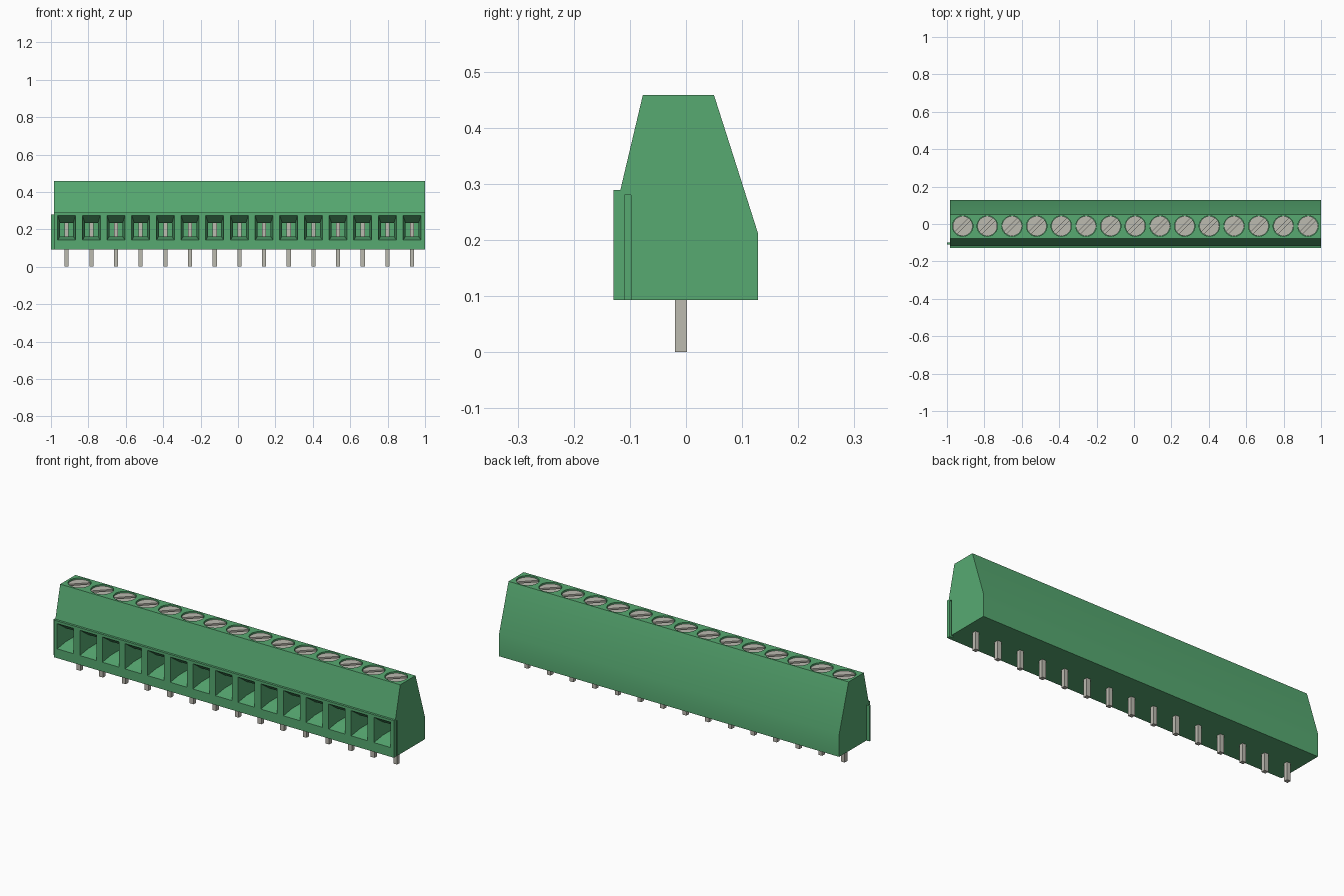
import bpy, bmesh, math
from mathutils import Vector

cube = bpy.data.objects.get("Cube")
if cube:
    bpy.data.objects.remove(cube, do_unlink=True)


def material(name, rgb):
    m = bpy.data.materials.new(name)
    m.use_nodes = True
    m.diffuse_color = (*rgb, 1)
    m.node_tree.nodes["Principled BSDF"].inputs["Base Color"].default_value = (*rgb, 1)
    return m


GREEN = material("green plastic", (0.095, 0.40, 0.167))
METAL = material("grey metal", (0.507, 0.495, 0.434))

COUNT, FIRST, PITCH = 15, -0.916, 0.1319
XS = [FIRST + i * PITCH for i in range(COUNT)]
X0, X1, BASE, TOP = -0.983, 1.0, 0.093, 0.458
SCREW_Y, SCREW_R = -0.011, 0.053


def loft(bm, rings):
    """Closed solid through a list of equal-length point rings."""
    loops = [[bm.verts.new(p) for p in ring] for ring in rings]
    n = len(loops[0])
    for a, b in zip(loops, loops[1:]):
        for i in range(n):
            j = (i + 1) % n
            bm.faces.new((a[i], a[j], b[j], b[i]))
    bm.faces.new(loops[0][::-1])
    bm.faces.new(loops[-1])


def box(bm, x0, x1, y0, y1, z0, z1):
    loft(bm, [[(x0, y0, z), (x1, y0, z), (x1, y1, z), (x0, y1, z)] for z in (z0, z1)])


def prism(bm, outline, z0, z1):
    loft(bm, [[(x, y, z) for x, y in outline] for z in (z0, z1)])


def arc(cx, cy, r, a0, a1, n):
    return [(cx + r * math.cos(a0 + (a1 - a0) * i / n),
             cy + r * math.sin(a0 + (a1 - a0) * i / n)) for i in range(n + 1)]


def finish(bm, name, mat):
    bmesh.ops.recalc_face_normals(bm, faces=bm.faces)
    mesh = bpy.data.meshes.new(name)
    bm.to_mesh(mesh)
    bm.free()
    ob = bpy.data.objects.new(name, mesh)
    mesh.materials.append(mat)
    bpy.context.collection.objects.link(ob)
    return ob


def smooth(ob):
    bpy.ops.object.select_all(action='DESELECT')
    ob.select_set(True)
    bpy.context.view_layer.objects.active = ob
    bpy.ops.object.shade_smooth_by_angle(angle=math.radians(30))


# Housing: side profile extruded along x
profile = [(-0.129, BASE), (0.128, BASE), (0.128, 0.213), (0.05, TOP),
           (-0.077, TOP), (-0.117, 0.289), (-0.129, 0.289)]
bm = bmesh.new()
loft(bm, [[(x, y, z) for y, z in profile] for x in (X0, X1)])
housing = finish(bm, "housing", GREEN)

# Cutter: tapered wire entries, screw wells and the joining groove
bm = bmesh.new()
for x in XS:
    rings = []
    for y, w, z0, z1 in ((-0.15, 0.048, 0.142, 0.275), (-0.128, 0.048, 0.142, 0.275),
                         (-0.075, 0.035, 0.163, 0.234), (0.03, 0.035, 0.163, 0.234)):
        rings.append([(x - w, y, z0), (x + w, y, z0), (x + w, y, z1), (x - w, y, z1)])
    loft(bm, rings)
    prism(bm, arc(x, SCREW_Y, SCREW_R + 0.002, 0, math.tau, 32)[:-1], 0.425, 0.5)
box(bm, X1 - 0.016, X1 + 0.05, -0.11, -0.098, 0.05, 0.28)
cutter = finish(bm, "housing_cutter", GREEN)
cutter.hide_render = True

mod = housing.modifiers.new("openings", 'BOOLEAN')
mod.operation = 'DIFFERENCE'
mod.solver = 'EXACT'
mod.object = cutter
bpy.context.view_layer.objects.active = housing
bpy.ops.object.modifier_apply(modifier=mod.name)
bpy.data.objects.remove(cutter, do_unlink=True)
smooth(housing)

# Joining rail on the opposite end
bm = bmesh.new()
box(bm, -1.0, X0 + 0.002, -0.11, -0.098, BASE, 0.28)
finish(bm, "joining_rail", GREEN)

# Screws: a disc carrying two half heads, leaving a diagonal slot between them
half_slot = 0.008
tilt = math.asin(half_slot / SCREW_R)
for k, x in enumerate(XS):
    bm = bmesh.new()
    prism(bm, arc(x, SCREW_Y, SCREW_R, 0, math.tau, 32)[:-1], 0.42, 0.438)
    for turn in (math.pi / 4, math.pi * 5 / 4):
        prism(bm, arc(x, SCREW_Y, SCREW_R, turn + tilt, turn + math.pi - tilt, 16),
              0.438, 0.451)
    smooth(finish(bm, f"screw_{k + 1}", METAL))

# Pins: run down from the clamp cavity through the base
for k, x in enumerate(XS):
    bm = bmesh.new()
    box(bm, x - 0.011, x + 0.011, -0.02, 0.002, 0.0, 0.26)
    finish(bm, f"pin_{k + 1}", METAL)
